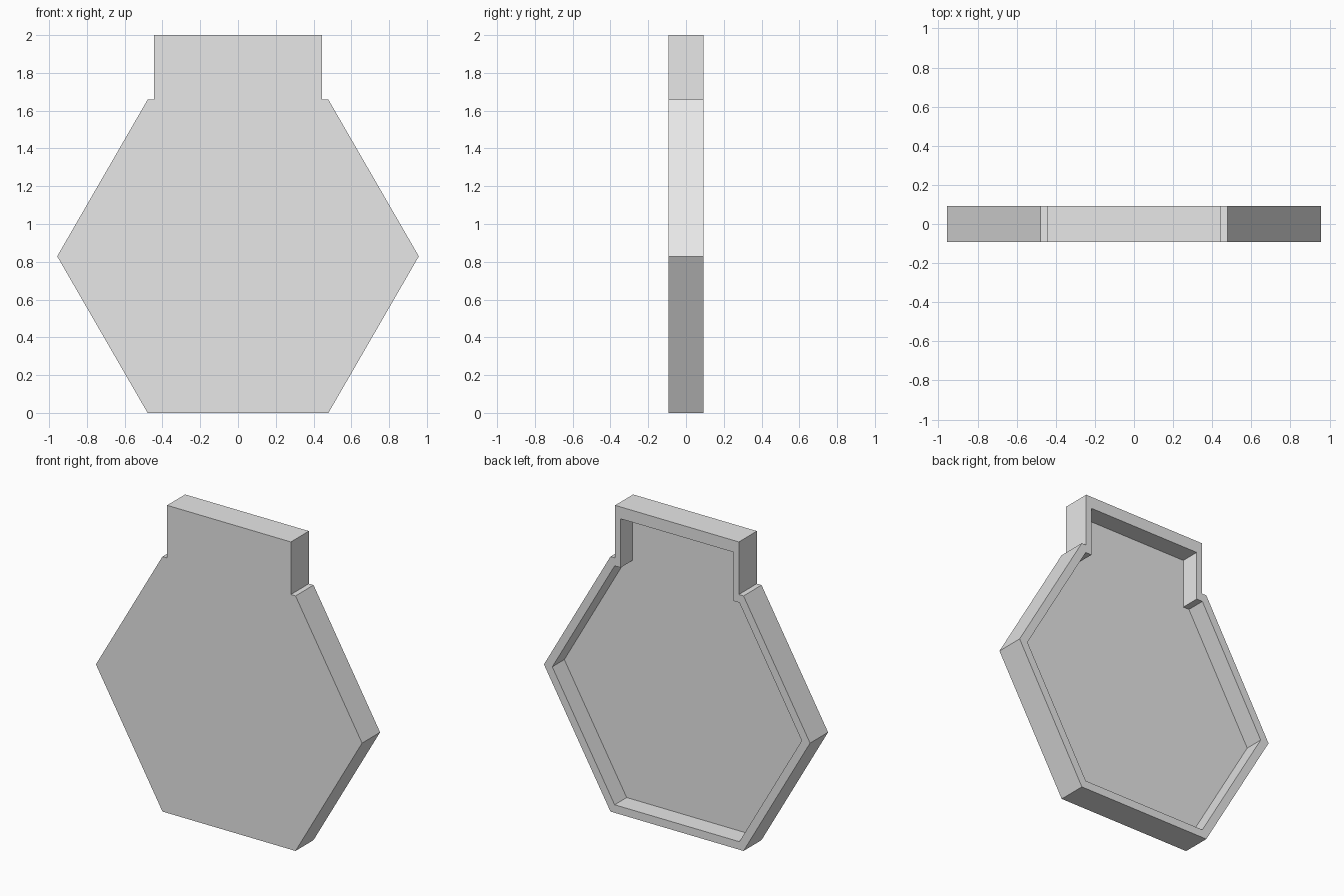
import bpy
import bmesh

cube = bpy.data.objects.get("Cube")
if cube:
    bpy.data.objects.remove(cube, do_unlink=True)

HALF_DEPTH = 0.0925
FLOOR_Y = -0.031
CENTRE_Z = 0.829

grey = bpy.data.materials.new("light_grey")
grey.use_nodes = True
grey.diffuse_color = (0.8, 0.8, 0.8, 1)
grey.node_tree.nodes["Principled BSDF"].inputs["Base Color"].default_value = (0.8, 0.8, 0.8, 1)


def outline(radius, neck_half, top):
    """Hexagon with a square neck, as (x, z) points mirrored about x = 0."""
    apothem = radius * 3 ** 0.5 / 2
    right = [
        (radius / 2, CENTRE_Z - apothem),
        (radius, CENTRE_Z),
        (radius / 2, CENTRE_Z + apothem),
        (neck_half, CENTRE_Z + apothem),
        (neck_half, top),
    ]
    return right + [(-x, z) for x, z in reversed(right)]


def ring(bm, points, y):
    return [bm.verts.new((x, y, z)) for x, z in points]


def bridge(bm, a, b):
    for i in range(len(a)):
        j = (i + 1) % len(a)
        bm.faces.new((a[i], a[j], b[j], b[i]))


# Shallow tray: solid front panel, raised rim around an open back
outer = outline(CENTRE_Z * 2 / 3 ** 0.5, 0.445, 2.0)
inner = outline(0.897, 0.405, 1.923)

bm = bmesh.new()
rings = [
    ring(bm, outer, -HALF_DEPTH),
    ring(bm, outer, HALF_DEPTH),
    ring(bm, inner, HALF_DEPTH),
    ring(bm, inner, FLOOR_Y),
]
for a, b in zip(rings, rings[1:]):
    bridge(bm, a, b)
bm.faces.new(rings[0])
bm.faces.new(rings[-1])
bmesh.ops.recalc_face_normals(bm, faces=bm.faces)

mesh = bpy.data.meshes.new("hexagonal_tray")
bm.to_mesh(mesh)
bm.free()
mesh.materials.append(grey)
tray = bpy.data.objects.new("hexagonal_tray", mesh)
bpy.context.collection.objects.link(tray)
